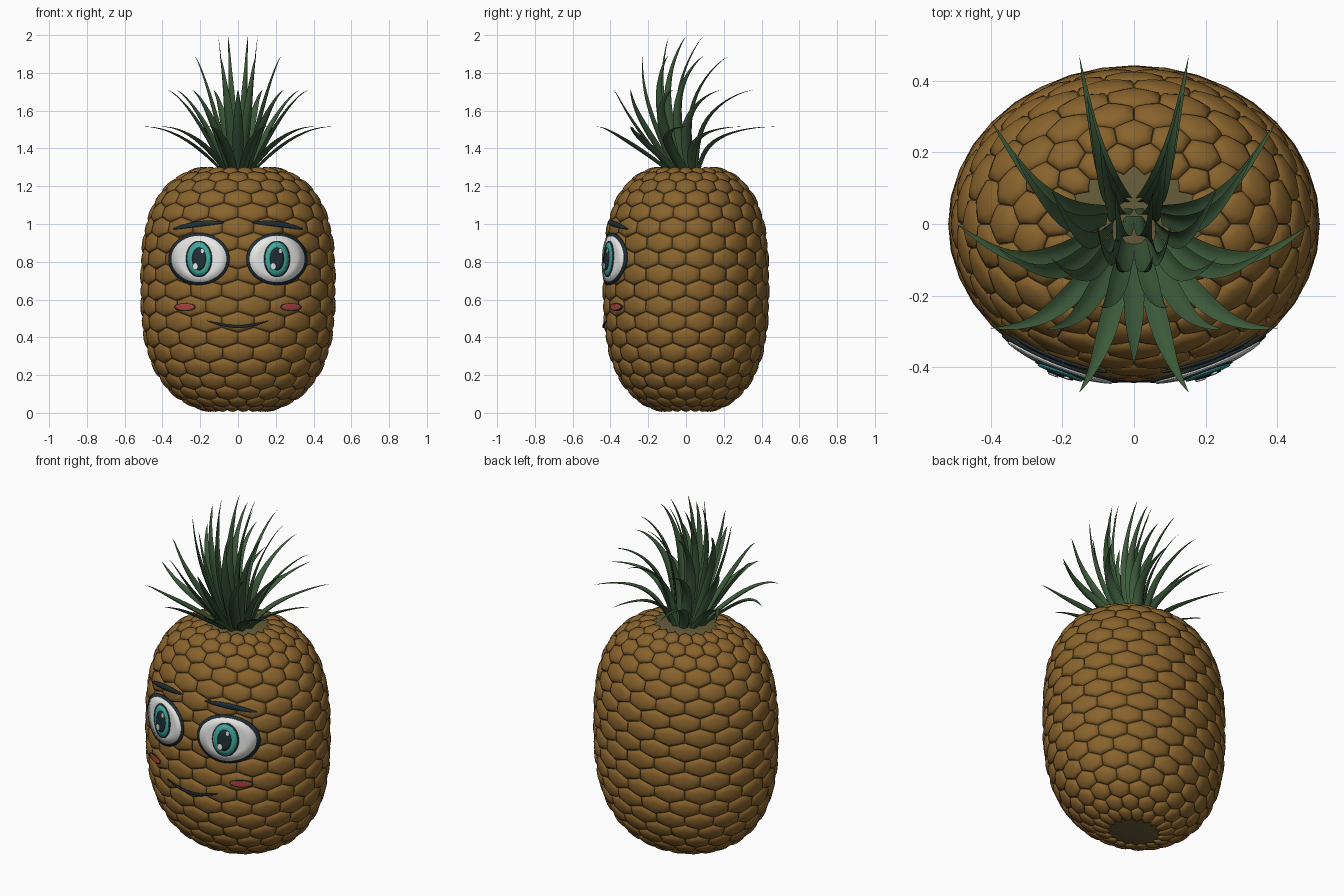
import bpy, bmesh
from math import sin, cos, pi, sqrt, radians, hypot
from mathutils import Vector

if "Cube" in bpy.data.objects:
    bpy.data.objects.remove(bpy.data.objects["Cube"])

A, B = 0.506, 0.43          # body half width and half depth
MID, HALF = 0.655, 0.65     # body centre height and half height
COLS = 18


def material(name, rgb):
    m = bpy.data.materials.new(name)
    m.use_nodes = True
    m.diffuse_color = (*rgb, 1)
    bsdf = m.node_tree.nodes["Principled BSDF"]
    bsdf.inputs["Base Color"].default_value = (*rgb, 1)
    bsdf.inputs["Roughness"].default_value = 0.8
    return m


BROWN = material("golden brown rind", (0.25, 0.125, 0.026))
OLIVE = material("olive core", (0.13, 0.105, 0.04))
GREEN = material("leaf green", (0.045, 0.1, 0.042))
DARK = material("dark outline", (0.015, 0.028, 0.035))
WHITE = material("eye white", (0.8, 0.8, 0.78))
TEAL = material("iris teal", (0.05, 0.4, 0.34))
RED = material("cheek red", (0.4, 0.06, 0.05))


def finish(name, bm, mat, angle=50):
    bmesh.ops.recalc_face_normals(bm, faces=bm.faces)
    me = bpy.data.meshes.new(name)
    bm.to_mesh(me)
    bm.free()
    me.materials.append(mat)
    ob = bpy.data.objects.new(name, me)
    bpy.context.collection.objects.link(ob)
    bpy.ops.object.select_all(action="DESELECT")
    ob.select_set(True)
    bpy.context.view_layer.objects.active = ob
    bpy.ops.object.shade_smooth_by_angle(angle=radians(angle))
    return ob


# Barrel profile: a superellipse, walked evenly by arc length
def exponent(z):
    return 2.9 if z > MID else 2.6


def radius(z):
    n = exponent(z)
    return max(0.0, 1 - abs((z - MID) / HALF) ** n) ** (1 / n)


def raw_profile(p):
    n = 2.9 if p > 0 else 2.6
    r = max(cos(p), 0) ** (2 / n)
    h = abs(sin(p)) ** (2 / n)
    return r, MID + HALF * (h if p > 0 else -h)


SAMPLES = [raw_profile(-pi / 2 + pi * i / 2000) for i in range(2001)]
LENGTHS = [0.0]
for (r0, z0), (r1, z1) in zip(SAMPLES, SAMPLES[1:]):
    LENGTHS.append(LENGTHS[-1] + hypot((r1 - r0) * A, z1 - z0))
TOTAL = LENGTHS[-1]


def surface(s, th, off=0.0):
    """Point on the barrel at arc length s and angle th, pushed out by off."""
    s = min(max(s, 0), TOTAL)
    lo, hi = 0, len(LENGTHS) - 1
    while hi - lo > 1:
        m = (lo + hi) // 2
        lo, hi = (m, hi) if LENGTHS[m] <= s else (lo, m)
    f = (s - LENGTHS[lo]) / max(LENGTHS[hi] - LENGTHS[lo], 1e-9)
    (r0, z0), (r1, z1) = SAMPLES[lo], SAMPLES[hi]
    r, z = r0 + (r1 - r0) * f, z0 + (z1 - z0) * f
    nr, nz = z1 - z0, -(r1 - r0) * A
    k = off / max(hypot(nr, nz), 1e-9)
    return Vector(((A * r + nr * k) * cos(th), (B * r + nr * k) * sin(th), z + nz * k))


# Smooth core under the scales
bm = bmesh.new()
rings = []
for i in range(1, 48):
    rings.append([bm.verts.new(surface(TOTAL * i / 48, 2 * pi * j / 72, -0.009)) for j in range(72)])
for a, b in zip(rings, rings[1:]):
    for j in range(72):
        bm.faces.new((a[j], a[j - 1], b[j - 1], b[j]))
bm.faces.new(rings[0])
bm.faces.new(rings[-1])
finish("core", bm, OLIVE)

# Staggered rows of domed hexagonal scales
bm = bmesh.new()
ROWS = 19
first, last = 0.19, TOTAL - 0.22
step = (last - first) / (ROWS - 1)
RINGS = ((0.985, -0.004), (0.9, 0.005), (0.55, 0.011))
for row in range(ROWS):
    for col in range(COLS):
        th = 2 * pi * (col + row % 2 / 2) / COLS
        s = first + step * row
        loops = []
        for size, off in RINGS:
            loop = []
            for k in range(12):
                c = [(sin(pi * q / 3), cos(pi * q / 3)) for q in (k // 2, k // 2 + k % 2)]
                u, v = (c[0][0] + c[1][0]) / 2, (c[0][1] + c[1][1]) / 2
                low = (1 - size) * 0.012
                loop.append(bm.verts.new(surface(s + v * size * step / 1.5 - low,
                            th + u * size * 2 * pi / COLS / sqrt(3), off)))
            loops.append(loop)
        for a, b in zip(loops, loops[1:]):
            for k in range(12):
                bm.faces.new((a[k - 1], a[k], b[k], b[k - 1]))
        top = bm.verts.new(surface(s - 0.006, th, 0.013))
        for k in range(12):
            bm.faces.new((loops[-1][k - 1], loops[-1][k], top))
finish("scales", bm, BROWN, 60)


# Thin face plates draped over the front of the barrel
def drape(x, z, off):
    r = radius(z)
    a, b = A * r, B * r
    y = -b * sqrt(max(0.02, 1 - (x / a) ** 2))
    nx, ny = x / a ** 2, y / b ** 2
    return Vector((x, y + off * hypot(nx, ny) / ny, z))


def plate(name, mat, grid, off, closed):
    bm = bmesh.new()
    rows = [[bm.verts.new(drape(x, z, off)) for x, z in line] for line in grid]
    for a, b in zip(rows, rows[1:]):
        for j in range(0 if closed else 1, len(a)):
            bm.faces.new((a[j - 1], a[j], b[j], b[j - 1]))
    if closed:
        bm.faces.new(rows[0])
    ob = finish(name, bm, mat)
    # face every plate forward
    if sum(p.normal.y * p.area for p in ob.data.polygons) > 0:
        ob.data.flip_normals()
    mod = ob.modifiers.new("thickness", "SOLIDIFY")
    mod.thickness, mod.offset = 0.006, -1


def oval(name, mat, x, z, rx, rz, off):
    grid = [[(x + rx * f * cos(2 * pi * k / 40), z + rz * f * sin(2 * pi * k / 40))
             for k in range(40)] for f in (0.1, 0.4, 0.7, 1)]
    plate(name, mat, grid, off, True)


def stroke(name, path, thick, off):
    """Tapered dark line along path(t), t from 0 to 1."""
    grid = []
    for i in range(25):
        t = i / 24
        x, z = path(t)
        w = thick * (0.08 + sin(pi * t) ** 0.7)
        grid.append([(x, z - w / 2), (x, z), (x, z + w / 2)])
    plate(name, DARK, grid, off, False)


for side, sg in (("left", 1), ("right", -1)):
    ex, ez = sg * 0.207, 0.815
    oval(side + "_eye_outline", DARK, ex, ez, 0.162, 0.138, 0.017)
    oval(side + "_eye_white", WHITE, ex, ez, 0.146, 0.123, 0.021)
    oval(side + "_iris_outline", DARK, ex, ez, 0.069, 0.096, 0.025)
    oval(side + "_iris", TEAL, ex, ez, 0.062, 0.089, 0.029)
    oval(side + "_pupil", DARK, ex, ez, 0.036, 0.06, 0.033)
    oval(side + "_large_glint", WHITE, ex - 0.02, ez - 0.04, 0.014, 0.018, 0.037)
    oval(side + "_small_glint", WHITE, ex + 0.018, ez + 0.042, 0.009, 0.013, 0.037)
    oval(side + "_cheek_outline", DARK, sg * 0.282, 0.56, 0.055, 0.021, 0.016)
    oval(side + "_cheek", RED, sg * 0.282, 0.56, 0.051, 0.017, 0.02)
    stroke(side + "_eyebrow", lambda t: (sg * (0.075 + 0.27 * t),
           1.008 - 0.034 * t + 0.01 * sin(pi * t)), 0.026, 0.018)
stroke("mouth", lambda t: (-0.163 + 0.326 * t, 0.487 - 0.03 * sin(pi * t)), 0.014, 0.02)


# Crown leaves: tapered, cupped blades that lean forward and sweep back
def leaf(bm, ang, base_r, tip_r, tip_z, power, width):
    out = Vector((cos(ang), sin(ang), 0))
    tangent_dir = Vector((-sin(ang), cos(ang), 0))

    def centre(t):
        p = out * (base_r + (tip_r - base_r) * t)
        p.y -= 0.09 * sin(pi * t) * (1 - 0.4 * max(0, -sin(ang))) + 0.015 * (1 - t)
        p.z = 1.285 + (tip_z - 1.285) * (1 - (1 - t) ** power)
        return p

    loops = []
    N = 14
    for i in range(N):
        t = i / N
        p = centre(t)
        tan = (centre(t + 0.02) - centre(t - 0.02 if t else 0)).normalized()
        side = (tangent_dir - tan * tangent_dir.dot(tan)).normalized()
        up = tan.cross(side)
        if up.dot(Vector((0, 0, 1)) - out) < 0:
            up.negate()
        w = width * (0.72 + 0.28 * sin(pi * min(t / 0.7, 1))) * (1 - t ** 2.2)
        section = ((-1, 0.35), (-0.5, -0.02), (0, -0.22), (0.5, -0.02),
                   (1, 0.35), (0.5, 0.12), (0, 0), (-0.5, 0.12))
        loops.append([bm.verts.new(p + side * w * u + up * w * v) for u, v in section])
    tip = bm.verts.new(centre(1))
    for a, b in zip(loops, loops[1:]):
        for k in range(8):
            bm.faces.new((a[k - 1], a[k], b[k], b[k - 1]))
    for k in range(8):
        bm.faces.new((loops[-1][k - 1], loops[-1][k], tip))
    bm.faces.new(loops[0])


# name, count, start angle, base radius, tip radius, tip height, curve power, half width
TIERS = (("outer_leaves", 10, 0, 0.09, 0.495, 1.515, 1.9, 0.031),
         ("middle_leaves", 9, -90, 0.08, 0.385, 1.71, 1.5, 0.031),
         ("inner_leaves", 8, 22.5, 0.06, 0.25, 1.89, 1.3, 0.029),
         ("centre_leaves", 6, 0, 0.04, 0.105, 1.995, 1.15, 0.026))
for name, count, start, *shape in TIERS:
    bm = bmesh.new()
    for i in range(count):
        leaf(bm, radians(start + 360 * i / count), *shape)
    finish(name, bm, GREEN, 60)
